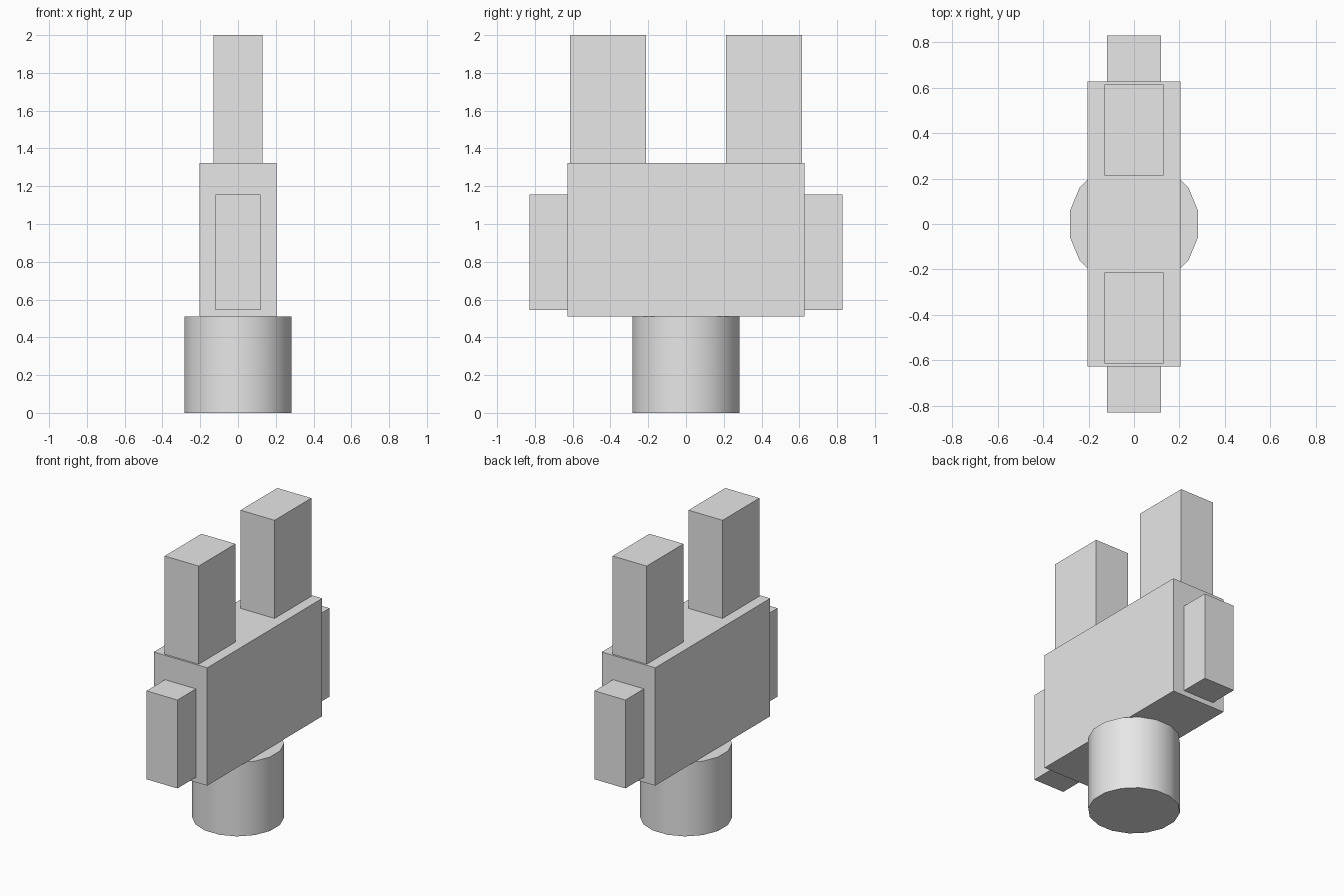
import bpy
from math import pi

cube = bpy.data.objects.get("Cube")
if cube:
    bpy.data.objects.remove(cube, do_unlink=True)

# Single plain grey
grey = bpy.data.materials.new("light_grey")
grey.use_nodes = True
grey.diffuse_color = (0.8, 0.8, 0.8, 1)
grey.node_tree.nodes["Principled BSDF"].inputs["Base Color"].default_value = grey.diffuse_color


def finish(name):
    obj = bpy.context.object
    obj.name = name
    obj.data.materials.append(grey)
    return obj


def box(name, x, y, z):
    """Box centred on x = 0 with half width x, spanning the y and z ranges."""
    bpy.ops.mesh.primitive_cube_add(size=1, location=(0, sum(y) / 2, sum(z) / 2))
    obj = finish(name)
    obj.scale = (2 * x, abs(y[1] - y[0]), z[1] - z[0])
    bpy.ops.object.transform_apply(location=False, rotation=False, scale=True)


# Round pedestal, with flats facing the axes
SIDES, HEIGHT = 16, 0.51
bpy.ops.mesh.primitive_cylinder_add(vertices=SIDES, radius=0.288, depth=HEIGHT,
                                    location=(0, 0, HEIGHT / 2), rotation=(0, 0, pi / SIDES))
finish("pedestal")
bpy.ops.object.shade_smooth_by_angle(angle=pi / 6)

# Main block
box("body", 0.204, (-0.627, 0.627), (HEIGHT, 1.323))

# Matching uprights and end blocks at the front and back
for side, s in (("front", -1), ("back", 1)):
    box(side + "_upright", 0.13, (s * 0.213, s * 0.614), (1.323, 2.0))
    box(side + "_end_block", 0.118, (s * 0.627, s * 0.829), (0.545, 1.155))
